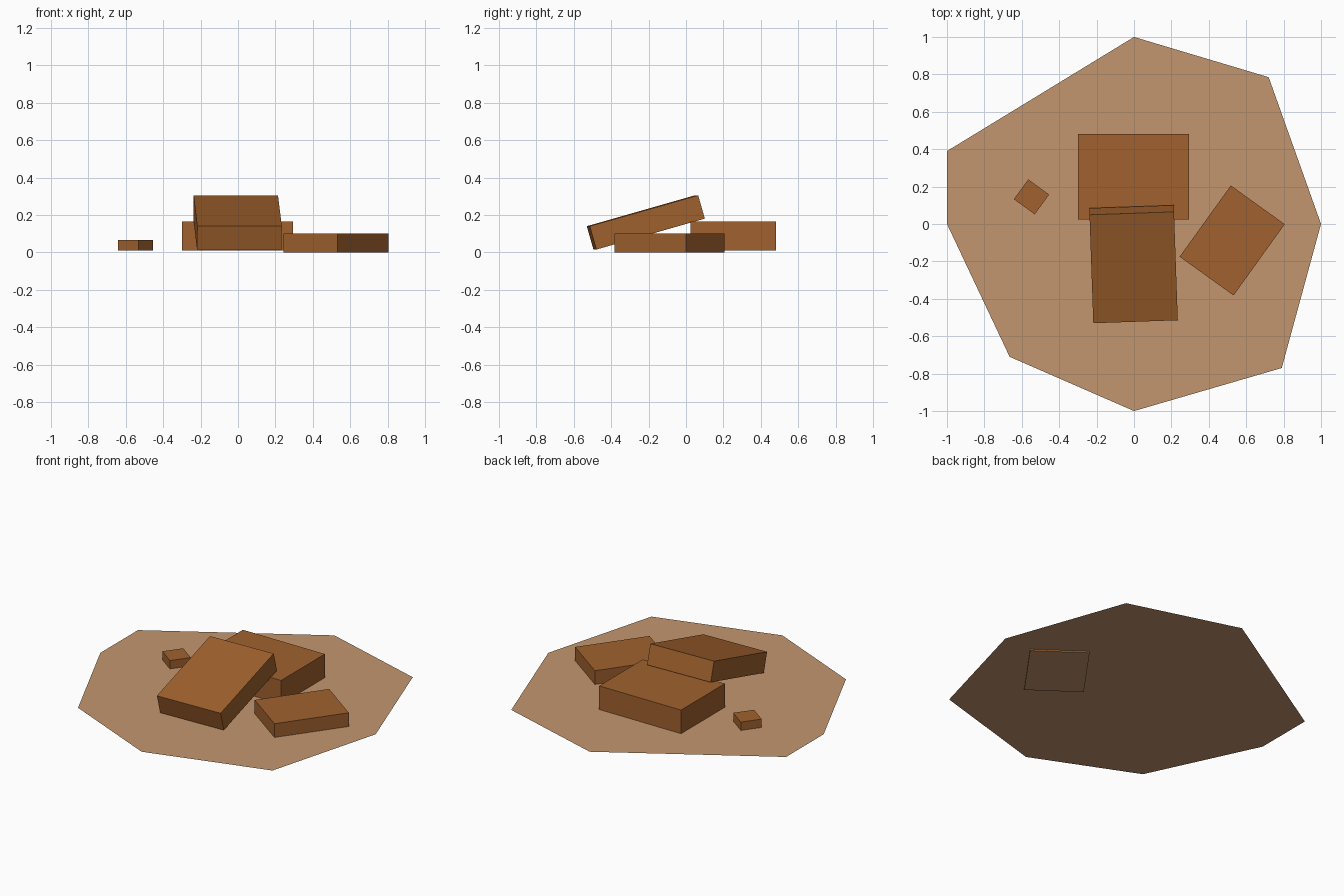
import bpy, bmesh
from math import radians

if "Cube" in bpy.data.objects:
    bpy.data.objects.remove(bpy.data.objects["Cube"])


def srgb(r, g, b):
    f = lambda c: c / 12.92 if c <= 0.04045 else ((c + 0.055) / 1.055) ** 2.4
    return (f(r / 255), f(g / 255), f(b / 255), 1)


def material(name, rgb):
    m = bpy.data.materials.new(name)
    m.diffuse_color = srgb(*rgb)
    m.use_nodes = True
    m.node_tree.nodes["Principled BSDF"].inputs["Base Color"].default_value = m.diffuse_color
    return m


SAND = material("sandy_tan", (194, 150, 110))
STONE = material("stone_brown", (160, 97, 46))
GROUND_Z = 0.01


def add_object(name, bm, mats):
    mesh = bpy.data.meshes.new(name)
    bm.to_mesh(mesh)
    bm.free()
    for m in mats:
        mesh.materials.append(m)
    ob = bpy.data.objects.new(name, mesh)
    bpy.context.collection.objects.link(ob)
    return ob


def slab(name, size, center, yaw, tilt=0, bottom="stone"):
    """Box slab; its underside can be stone, sand coloured or left open."""
    bm = bmesh.new()
    bmesh.ops.create_cube(bm, size=1)
    bmesh.ops.scale(bm, vec=size, verts=bm.verts)
    bm.normal_update()
    under = [f for f in bm.faces if f.normal.z < -0.5]
    if bottom == "open":
        bmesh.ops.delete(bm, geom=under, context='FACES_ONLY')
    elif bottom == "sand":
        under[0].material_index = 1
    ob = add_object(name, bm, [STONE, SAND])
    ob.location = center
    ob.rotation_euler = (radians(tilt), 0, radians(yaw))
    return ob


# flat irregular ground patch
outline = [(0, 1), (-1, 0.39), (-1, 0), (-0.665, -0.71),
           (0, -1), (0.79, -0.77), (1, 0), (0.72, 0.785)]
bm = bmesh.new()
bm.faces.new([bm.verts.new((x, y, GROUND_Z)) for x, y in outline])
add_object("ground_patch", bm, [SAND])

# slabs lying flat
slab("back_slab", (0.595, 0.455, 0.155), (-0.0025, 0.2525, 0.0875), 0, bottom="open")
slab("small_stone", (0.138, 0.131, 0.055), (-0.548, 0.145, 0.0375), -36, bottom="open")
slab("right_slab", (0.355, 0.469, 0.1), (0.525, -0.088, 0.05), -35.7, bottom="sand")

# slab leaning on the back slab
slab("leaning_slab", (0.452, 0.603, 0.13), (-0.0025, -0.215, 0.16), 2, tilt=15.9)
